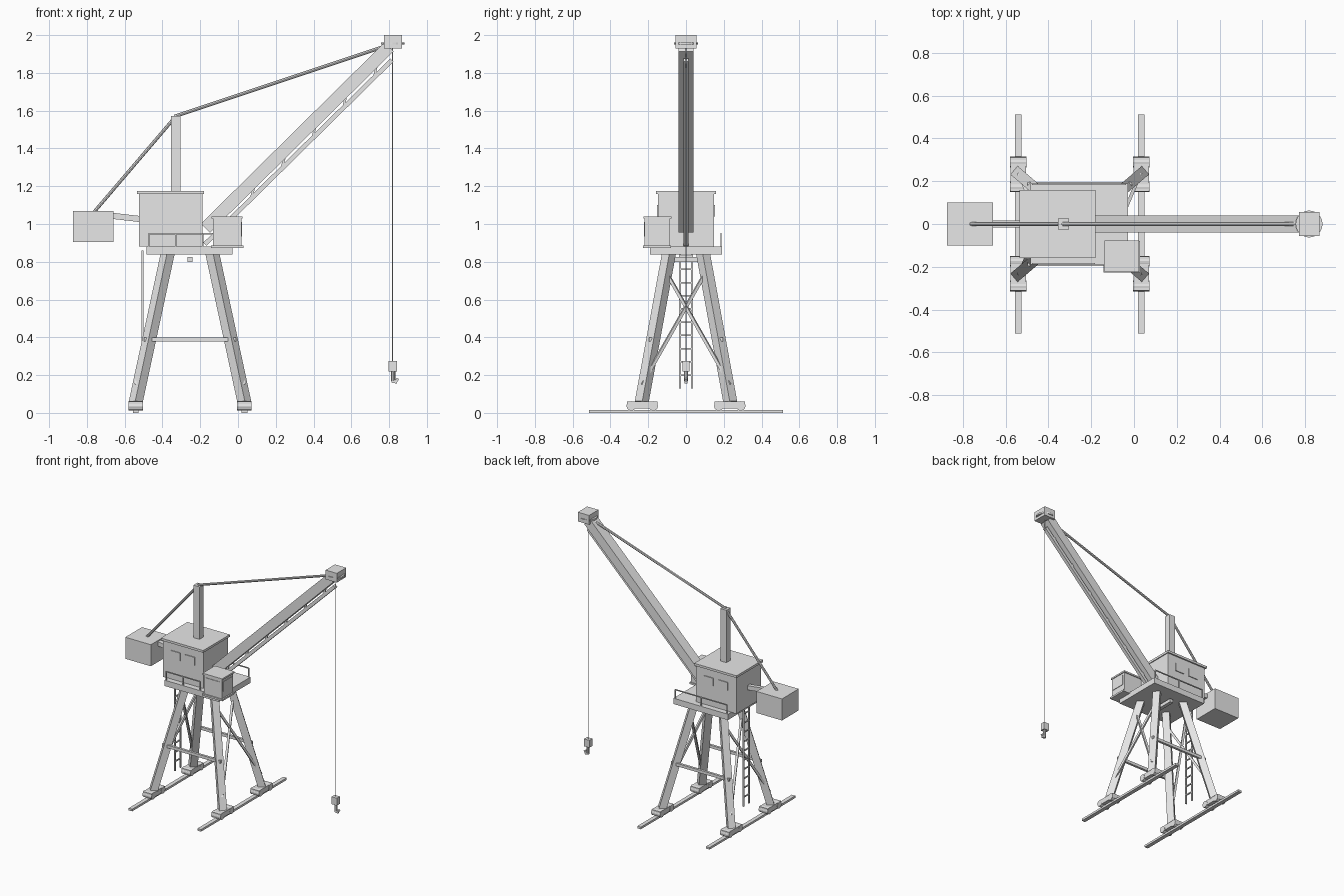
import bpy, bmesh, math
from mathutils import Vector, Matrix

if "Cube" in bpy.data.objects:
    bpy.data.objects.remove(bpy.data.objects["Cube"])

grey = bpy.data.materials.new("light grey")
grey.diffuse_color = (0.8, 0.8, 0.8, 1)
grey.use_nodes = True
grey.node_tree.nodes["Principled BSDF"].inputs["Base Color"].default_value = grey.diffuse_color


class Part:
    """Collects solids into one named object."""

    def __init__(self, name):
        self.name, self.bm = name, bmesh.new()

    def box(self, x0, x1, y0, y1, z0, z1):
        m = Matrix.Translation(((x0 + x1) / 2, (y0 + y1) / 2, (z0 + z1) / 2))
        m = m @ Matrix.Diagonal((x1 - x0, y1 - y0, z1 - z0, 1))
        bmesh.ops.create_cube(self.bm, size=1, matrix=m)
        return self

    def axis(self, a, b):
        a, b = Vector(a), Vector(b)
        rot = (b - a).to_track_quat('Z', 'Y').to_matrix().to_4x4()
        return Matrix.Translation((a + b) / 2) @ rot, (b - a).length

    def beam(self, a, b, w, d=None):
        m, length = self.axis(a, b)
        m = m @ Matrix.Diagonal((w, d or w, length, 1))
        bmesh.ops.create_cube(self.bm, size=1, matrix=m)
        return self

    def rod(self, a, b, r, n=8):
        m, length = self.axis(a, b)
        bmesh.ops.create_cone(self.bm, cap_ends=True, segments=n, radius1=r,
                              radius2=r, depth=length, matrix=m)
        return self

    def done(self):
        me = bpy.data.meshes.new(self.name)
        self.bm.to_mesh(me)
        self.bm.free()
        me.materials.append(grey)
        ob = bpy.data.objects.new(self.name, me)
        bpy.context.collection.objects.link(ob)
        return ob


CX = -0.254            # centre of the portal
FOOT, TOP = (0.288, 0.235, 0.055), (0.118, 0.09, 0.845)


def leg_point(z, sx, sy):
    t = (z - FOOT[2]) / (TOP[2] - FOOT[2])
    return (CX + sx * (FOOT[0] + (TOP[0] - FOOT[0]) * t),
            sy * (FOOT[1] + (TOP[1] - FOOT[1]) * t), z)


# Rails, wheel bogies and splayed legs
rails, bogies, wheels, legs = Part("rails"), Part("bogies"), Part("wheels"), Part("legs")
for sx in (-1, 1):
    x = CX + sx * 0.288
    rails.box(x - 0.015, x + 0.015, -0.513, 0.513, 0, 0.016)
    for sy in (-1, 1):
        y = sy * 0.232
        bogies.box(x - 0.036, x + 0.036, y - 0.08, y + 0.08, 0.022, 0.06)
        for dy in (-0.058, 0.058):
            wheels.rod((x - 0.038, y + dy, 0.037), (x + 0.038, y + dy, 0.037), 0.025, 16)
        legs.beam(leg_point(FOOT[2], sx, sy), leg_point(TOP[2], sx, sy), 0.052)
for p in (rails, bogies, wheels, legs):
    p.done()

# Horizontal and crossed bracing
braces = Part("leg_braces")
for s in (-1, 1):
    braces.box(CX - 0.244, CX + 0.244, s * 0.187 - 0.009, s * 0.187 + 0.009, 0.378, 0.4)
    for sy in (-1, 1):
        a, b = Vector(leg_point(0.15, s, sy)), Vector(leg_point(0.75, s, -sy))
        a += Vector((s * 0.016, sy * 0.016, 0))
        braces.beam(a, b, 0.016)
braces.box(CX - 0.014, CX + 0.014, -0.11, 0.11, 0.8, 0.826)
braces.done()

# Access ladder
ladder = Part("ladder")
for s in (-1, 1):
    ladder.box(-0.51, -0.5, s * 0.032 - 0.005, s * 0.032 + 0.005, 0.13, 0.86)
for i in range(10):
    z = 0.2 + i * 0.07
    ladder.box(-0.509, -0.501, -0.032, 0.032, z - 0.004, z + 0.004)
ladder.done()

# Platform and handrails
Part("platform").box(-0.484, -0.028, -0.19, 0.19, 0.838, 0.882).done()
handrail = Part("handrails")
for y, x1 in ((-0.185, -0.187), (0.185, -0.04)):
    handrail.beam((-0.475, y, 0.948), (x1, y, 0.948), 0.007)
    for i in range(3):
        x = -0.473 + (x1 + 0.473) * i / 2
        handrail.beam((x, y, 0.88), (x, y, 0.948), 0.007)
handrail.done()

# Machinery house with roof and windows
Part("machinery_house").box(-0.525, -0.187, -0.148, 0.148, 0.88, 1.16).done()
Part("house_roof").box(-0.535, -0.18, -0.159, 0.159, 1.158, 1.175).done()
windows = Part("house_windows")
for s in (-1, 1):
    for x in (-0.456, -0.335):
        windows.box(x, x + 0.079, s * 0.15 - 0.004, s * 0.15 + 0.004, 1.04, 1.1)
windows.done()

# Operator cabin
Part("cabin").box(-0.133, 0.018, -0.219, -0.085, 0.884, 1.03).done()
Part("cabin_floor").box(-0.143, 0.028, -0.228, -0.079, 0.872, 0.885).done()
Part("cabin_roof").box(-0.139, 0.024, -0.225, -0.078, 1.028, 1.04).done()
cabin_windows = Part("cabin_windows")
cabin_windows.box(0.016, 0.022, -0.205, -0.097, 0.935, 1.01)
cabin_windows.box(-0.115, 0.0, -0.223, -0.217, 0.935, 1.01)
cabin_windows.done()

# Mast and tie rods
Part("mast").box(-0.356, -0.305, -0.025, 0.025, 1.17, 1.572).done()
ties = Part("tie_rods")
ties.rod((-0.335, 0, 1.57), (0.79, 0, 1.945), 0.009)
ties.rod((-0.325, 0, 1.575), (-0.765, 0, 1.06), 0.009)
ties.done()

# Counterweight and its arm
Part("counterweight").box(-0.874, -0.66, -0.1, 0.1, 0.905, 1.068).done()
Part("counterweight_arm").beam((-0.68, 0, 1.045), (-0.5, 0, 1.024), 0.032).done()

# Jib: main beam, lower chord and lacing
b0, b1 = Vector((-0.172, 0, 0.978)), Vector((0.8, 0, 1.938))
c0, c1 = Vector((-0.175, 0, 0.893)), Vector((0.815, 0, 1.868))
Part("jib_beam").beam(b0, b1, 0.08, 0.068).done()
Part("jib_lower_chord").beam(c0, c1, 0.026, 0.024).done()
lacing = Part("jib_lacing")
for i in range(6):
    t = 0.08 + i * 0.165
    lacing.beam(c0.lerp(c1, t), b0.lerp(b1, t + 0.035), 0.012)
lacing.done()

# Jib head and sheave
Part("jib_head").box(0.773, 0.867, -0.056, 0.056, 1.93, 2.0).done()
Part("head_sheave").rod((0.819, 0, 1.95), (0.819, 0, 1.962), 0.063, 24).done()

# Hoist cable, block and hook
Part("hoist_cable").rod((0.819, 0, 0.27), (0.819, 0, 1.94), 0.003, 6).done()
Part("hook_block").box(0.797, 0.841, -0.018, 0.018, 0.22, 0.276).done()
hook = Part("hook")
hook.rod((0.822, 0, 0.225), (0.822, 0, 0.168), 0.011)
hook.beam((0.814, 0, 0.168), (0.843, 0, 0.163), 0.016)
hook.beam((0.832, 0, 0.16), (0.847, 0, 0.182), 0.014)
hook.done()
